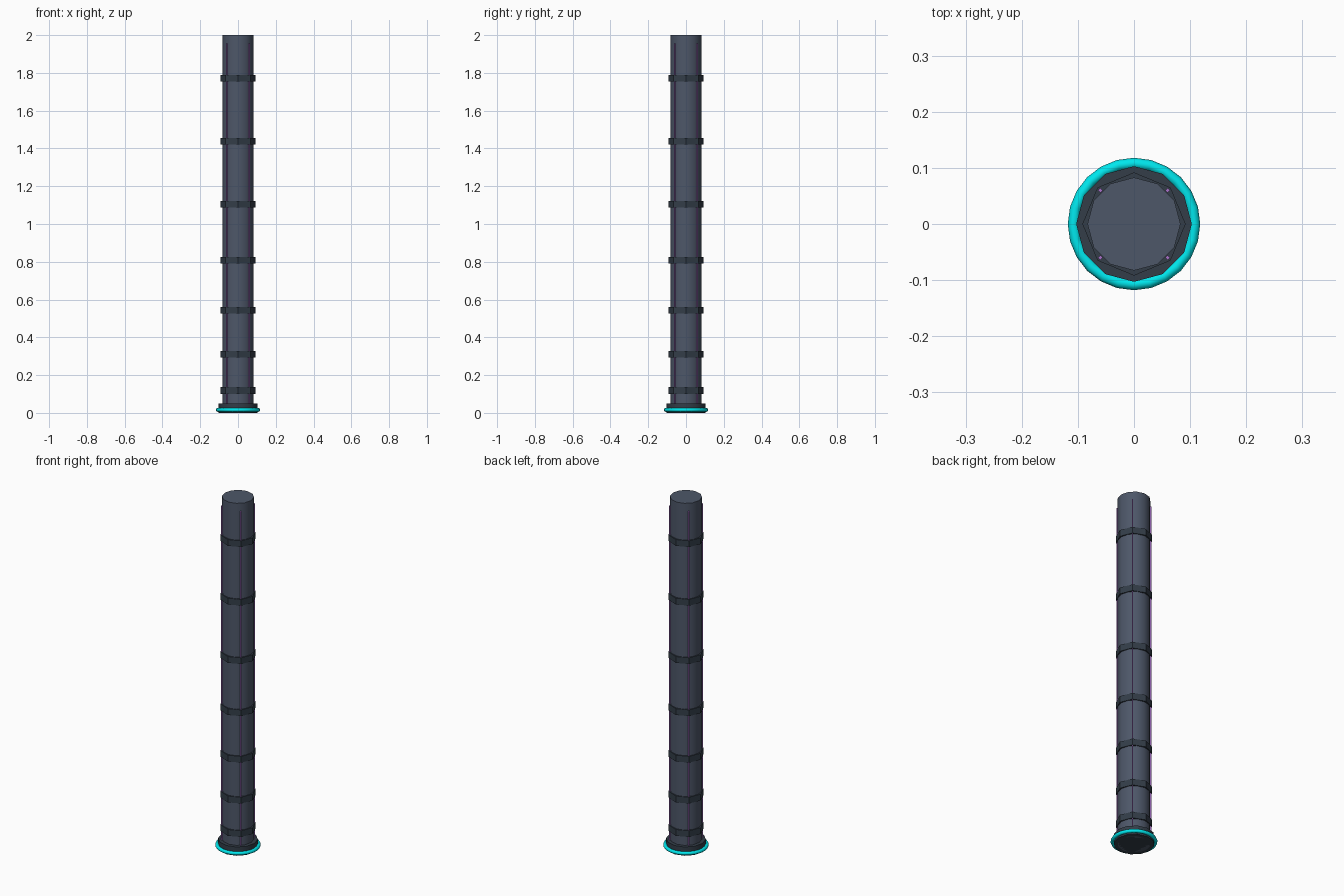
import bpy
from math import radians

if "Cube" in bpy.data.objects:
    bpy.data.objects.remove(bpy.data.objects["Cube"])


def material(name, color):
    m = bpy.data.materials.new(name)
    m.diffuse_color = (*color, 1)
    m.use_nodes = True
    m.node_tree.nodes["Principled BSDF"].inputs["Base Color"].default_value = m.diffuse_color
    return m


SLATE = material("slate", (0.075, 0.095, 0.14))
DARK = material("dark_metal", (0.033, 0.047, 0.065))
CYAN = material("glow_cyan", (0.0, 0.8, 0.85))
PURPLE = material("purple", (0.40, 0.17, 0.60))


def finish(name, mat, smooth=None):
    ob = bpy.context.object
    ob.name = name
    ob.data.materials.append(mat)
    if smooth:
        bpy.ops.object.shade_smooth_by_angle(angle=radians(smooth))
    return ob


def prism(name, sides, radius, z0, z1, mat, x=0, y=0, smooth=None):
    bpy.ops.mesh.primitive_cylinder_add(vertices=sides, radius=radius, depth=z1 - z0,
                                        location=(x, y, (z0 + z1) / 2))
    return finish(name, mat, smooth)


# Main shaft and base flange
prism("shaft", 12, 0.083, 0.0, 2.0, SLATE, smooth=35)
prism("base_flange", 12, 0.103, 0.0, 0.05, DARK, smooth=35)

# Glowing ring around the base
bpy.ops.mesh.primitive_torus_add(major_radius=0.108, minor_radius=0.01,
                                 major_segments=24, minor_segments=8,
                                 location=(0, 0, 0.016))
finish("base_ring", CYAN, 50)

# Octagonal bands, closer together toward the base
for i, z in enumerate((0.119, 0.31, 0.543, 0.808, 1.105, 1.438, 1.772)):
    prism(f"band_{i + 1}", 8, 0.092, z - 0.018, z + 0.018, DARK)

# Four thin purple strips along the shaft
for i, (sx, sy) in enumerate(((1, 1), (-1, 1), (-1, -1), (1, -1))):
    prism(f"strip_{i + 1}", 4, 0.0042, 0.05, 1.955, PURPLE, sx * 0.06, sy * 0.06)
